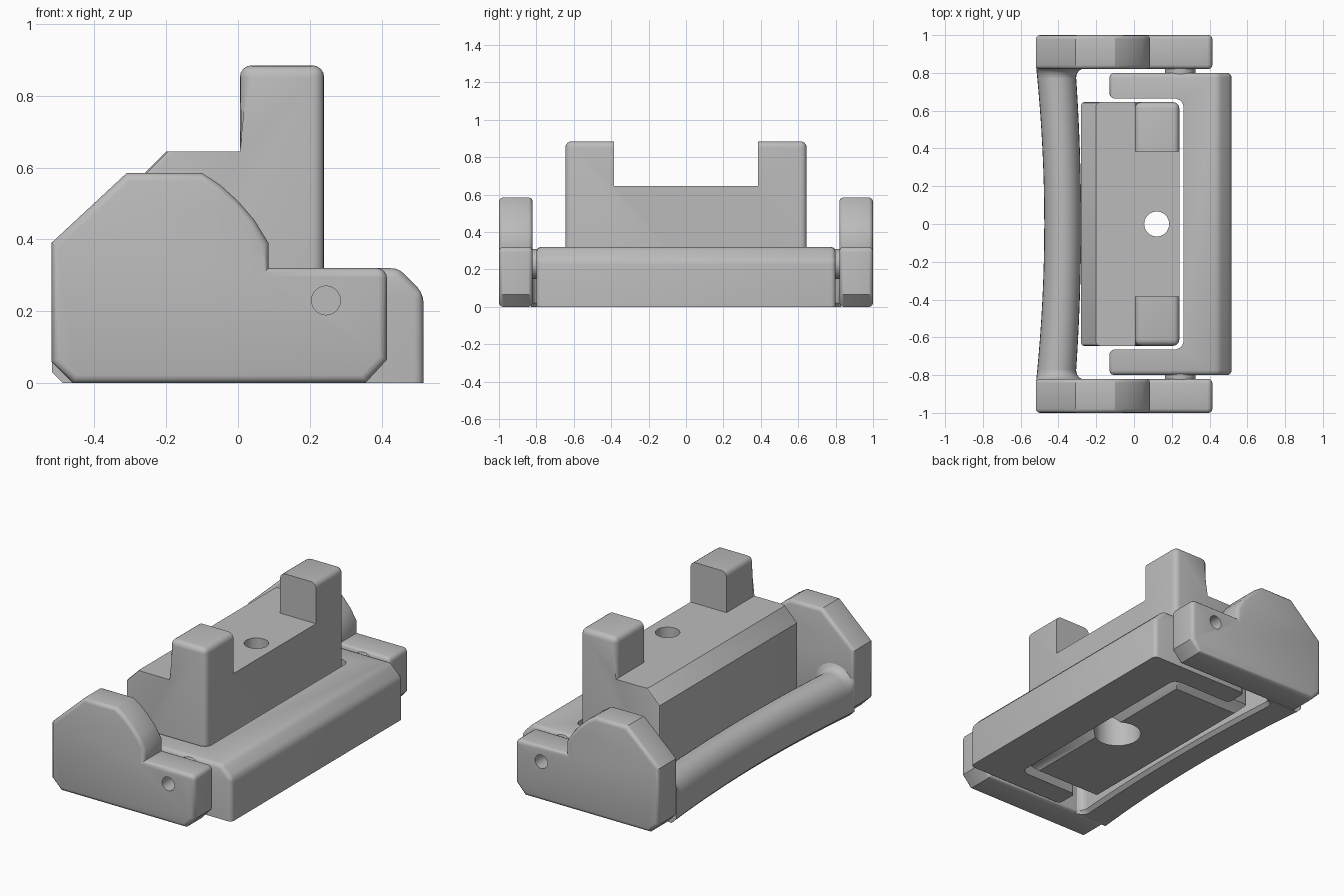
import bpy, bmesh, math
from mathutils import Vector

cube = bpy.data.objects.get("Cube")
if cube:
    bpy.data.objects.remove(cube)

grey = bpy.data.materials.new("matte_grey")
grey.use_nodes = True
colour = (0.5, 0.5, 0.5, 1)
grey.diffuse_color = colour
grey.node_tree.nodes["Principled BSDF"].inputs["Base Color"].default_value = colour


def finish(name, bm):
    bmesh.ops.recalc_face_normals(bm, faces=bm.faces)
    mesh = bpy.data.meshes.new(name)
    bm.to_mesh(mesh)
    bm.free()
    mesh.materials.append(grey)
    ob = bpy.data.objects.new(name, mesh)
    bpy.context.collection.objects.link(ob)
    return ob


def prism(points, axis, lo, hi):
    """Extrude a profile along y (points are x, z) or z (points are x, y)."""
    bm = bmesh.new()
    place = lambda a, b, d: (a, d, b) if axis == "y" else (a, b, d)
    face = bm.faces.new([bm.verts.new(place(a, b, lo)) for a, b in points])
    out = bmesh.ops.extrude_face_region(bm, geom=[face])
    step = Vector(place(0, 0, hi - lo))
    bmesh.ops.translate(bm, vec=step, verts=[v for v in out["geom"] if isinstance(v, bmesh.types.BMVert)])
    bmesh.ops.recalc_face_normals(bm, faces=bm.faces)
    return bm


def bevel(bm, width, segments, rule):
    """Bevel the convex edges whose midpoint and direction satisfy the rule."""
    chosen = []
    for e in bm.edges:
        a, b = (v.co for v in e.verts)
        if e.calc_face_angle_signed(0) > 0.3 and rule((a + b) / 2, (b - a).normalized()):
            chosen.append(e)
    bmesh.ops.bevel(bm, geom=chosen, offset=width, segments=segments, profile=0.5,
                    affect="EDGES", clamp_overlap=True)


def cut(ob, cutter):
    mod = ob.modifiers.new("cut", "BOOLEAN")
    mod.operation = "DIFFERENCE"
    mod.solver = "EXACT"
    mod.object = cutter
    cutter.hide_render = True
    bpy.context.view_layer.objects.active = ob
    bpy.ops.object.modifier_apply(modifier=mod.name)
    bpy.data.objects.remove(cutter)


def disc(cx, cy, r, n=40):
    return [(cx + r * math.cos(2 * math.pi * i / n), cy + r * math.sin(2 * math.pi * i / n))
            for i in range(n)]


def smooth(ob):
    bpy.ops.object.select_all(action="DESELECT")
    ob.select_set(True)
    bpy.context.view_layer.objects.active = ob
    bpy.ops.object.shade_smooth_by_angle(angle=math.radians(32))


PIVOT = (0.245, 0.23)

# Side cheeks with a curved shoulder and a pivot hole
shoulder = [(-0.1, 0.585), (-0.05, 0.552), (0, 0.507), (0.045, 0.455), (0.085, 0.39)]
cheek = [(-0.52, 0.06), (-0.52, 0.39), (-0.31, 0.585), *shoulder, (0.085, 0.32),
         (0.415, 0.32), (0.415, 0.065), (0.355, 0), (-0.46, 0)]
for side, name in ((-1, "front_cheek"), (1, "back_cheek")):
    lo, hi = sorted((side * 0.82, side))
    bm = prism(cheek, "y", lo, hi)
    bevel(bm, 0.028, 4, lambda m, d: abs(d.y) > 0.9 and m.x > 0.4 and m.z > 0.3)
    bevel(bm, 0.022, 3, lambda m, d: abs(d.y) < 0.1)
    ob = finish(name, bm)
    cut(ob, finish("hole_cutter", prism(disc(*PIVOT, 0.04), "y", lo - 0.1, hi + 0.1)))
    smooth(ob)

# Curved grab bar, flared where it meets the cheeks
bm = bmesh.new()
rings = []
end, flare, steps = 0.83, 0.06, 6
half = [0.1 * i for i in range(8)] + [end - flare * math.cos(math.pi / 2 * i / steps) for i in range(steps + 1)]
for y in [-v for v in reversed(half[1:])] + half:
    t = max(0, (abs(y) - (end - flare)) / flare)
    grow = flare * (1 - math.sqrt(max(0, 1 - t * t)))
    left = -0.475 - 0.043 * (y / end) ** 2
    right = -0.28 - 0.03 * (y / end) ** 2 + grow
    mid, rad = (left + right) / 2, (right - left) / 2
    top = 0.25 + grow
    arch = [(mid + rad * math.cos(a), top - 0.11 + 0.11 * math.sin(a))
            for a in (math.pi * i / 14 for i in range(15))]
    section = [(left + 0.03, 0), (right - 0.02, 0), (right, 0.02)] + arch + [(left, 0.03)]
    rings.append([bm.verts.new((x, y, z)) for x, z in section])
count = len(rings[0])
for r, s in zip(rings, rings[1:]):
    for i in range(count):
        j = (i + 1) % count
        bm.faces.new((r[i], r[j], s[j], s[i]))
bm.faces.new(rings[0])
bm.faces.new(rings[-1])
smooth(finish("grab_bar", bm))

# U-shaped frame
outline = [(-0.13, 0.8), (0.517, 0.8), (0.517, -0.8), (-0.13, -0.8),
           (-0.13, -0.665), (0.22, -0.665), (0.25, -0.653), (0.262, -0.625),
           (0.262, 0.625), (0.25, 0.653), (0.22, 0.665), (-0.13, 0.665)]
bm = prism(outline, "z", 0, 0.32)
bevel(bm, 0.07, 1, lambda m, d: m.x > 0.5 and m.z > 0.3)
bevel(bm, 0.025, 3, lambda m, d: abs(d.x) + abs(d.y) < 0.1 or
      (m.z > 0.2 and (m.x > 0.4 or abs(m.y) > 0.78 or m.x < -0.1)))
smooth(finish("u_frame", bm))

# Pivot bosses between the frame and the cheeks
for side, name in ((-1, "front_pivot_boss"), (1, "back_pivot_boss")):
    lo, hi = sorted((side * 0.795, side * 0.825))
    smooth(finish(name, prism(disc(*PIVOT, 0.08), "y", lo, hi)))

# Centre block with two upright posts
block = [(-0.28, 0), (-0.28, 0.565), (-0.2, 0.645), (0.005, 0.645),
         (0.005, 0.885), (0.24, 0.885), (0.24, 0)]
bm = prism(block, "y", -0.645, 0.645)
bevel(bm, 0.05, 1, lambda m, d: m.z < 0.01)
bevel(bm, 0.033, 4, lambda m, d: m.z > 0.8 or (abs(d.z) > 0.9 and m.x > 0 and m.z > 0.1))
bevel(bm, 0.015, 2, lambda m, d: abs(m.y) > 0.64 and m.x < 0 and m.z > 0.1 and m.z < 0.62)
ob = finish("centre_block", bm)
gap = [(-0.1, -0.385), (0.4, -0.385), (0.4, 0.385), (-0.1, 0.385)]
cut(ob, finish("gap_cutter", prism(gap, "z", 0.645, 1.2)))
cut(ob, finish("bolt_hole_cutter", prism(disc(0.12, 0, 0.066), "z", -0.2, 1)))
cut(ob, finish("counterbore_cutter", prism(disc(0.12, 0, 0.13), "z", -0.2, 0.25)))
smooth(ob)
